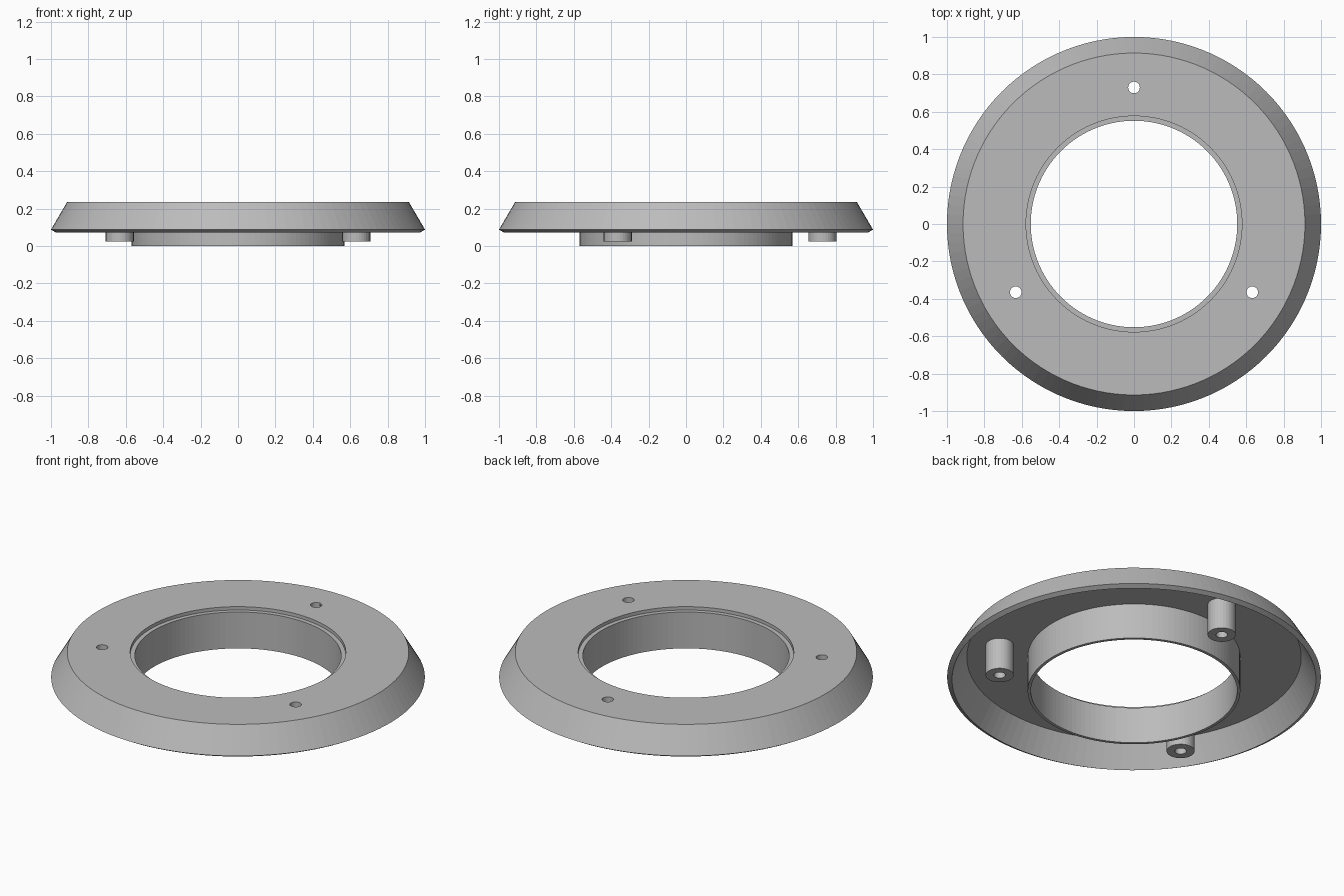
import bpy, bmesh, math
from mathutils import Vector

cube = bpy.data.objects.get("Cube")
if cube:
    bpy.data.objects.remove(cube, do_unlink=True)

grey = bpy.data.materials.new("light_grey")
grey.use_nodes = True
colour = (0.5, 0.5, 0.5, 1)
grey.diffuse_color = colour
grey.node_tree.nodes["Principled BSDF"].inputs["Base Color"].default_value = colour

HOLE, TOP, UNDER = 0.031, 0.235, 0.21
SPOTS = [Vector((0.73 * math.cos(a), 0.73 * math.sin(a), 0))
         for a in (math.radians(d) for d in (90, 210, 330))]


def lathe(name, profile, sides, centre=Vector()):
    """Revolve a closed (radius, height) profile about a vertical axis."""
    bm = bmesh.new()
    rings = []
    for i in range(sides):
        a = 2 * math.pi * i / sides
        rings.append([bm.verts.new(centre + Vector((r * math.cos(a), r * math.sin(a), z)))
                      for r, z in profile])
    n = len(profile)
    for i in range(sides):
        here, there = rings[i], rings[(i + 1) % sides]
        for j in range(n):
            k = (j + 1) % n
            bm.faces.new((here[j], there[j], there[k], here[k]))
    bmesh.ops.recalc_face_normals(bm, faces=bm.faces)
    mesh = bpy.data.meshes.new(name)
    bm.to_mesh(mesh)
    bm.free()
    mesh.materials.append(grey)
    obj = bpy.data.objects.new(name, mesh)
    bpy.context.collection.objects.link(obj)
    return obj


# Hollow bezel: sloped skirt, thin top plate, recessed ledge and central collar
bezel = lathe("bezel_ring", [
    (1.0, 0.088), (0.914, TOP), (0.577, TOP), (0.577, 0.215), (0.552, 0.215),
    (0.552, 0), (0.569, 0), (0.569, UNDER), (0.895, UNDER), (0.974, 0.073)], 120)

# Screw holes through the top plate
for spot in SPOTS:
    bpy.ops.mesh.primitive_cylinder_add(vertices=32, radius=HOLE, depth=0.2,
                                        location=spot + Vector((0, 0, TOP)))
    cutter = bpy.context.object
    cutter.name = "screw_hole_cutter"
    cutter.hide_render = True
    cut = bezel.modifiers.new("screw_hole", 'BOOLEAN')
    cut.operation, cut.solver, cut.object = 'DIFFERENCE', 'EXACT', cutter
    bpy.context.view_layer.objects.active = bezel
    bpy.ops.object.modifier_apply(modifier=cut.name)
    bpy.data.objects.remove(cutter, do_unlink=True)

# Hollow screw posts beneath the plate
for i, spot in enumerate(SPOTS):
    lathe(f"screw_post_{i + 1}", [(HOLE, 0.025), (0.075, 0.025),
                                  (0.075, UNDER + 0.005), (HOLE, UNDER + 0.005)], 32, spot)
